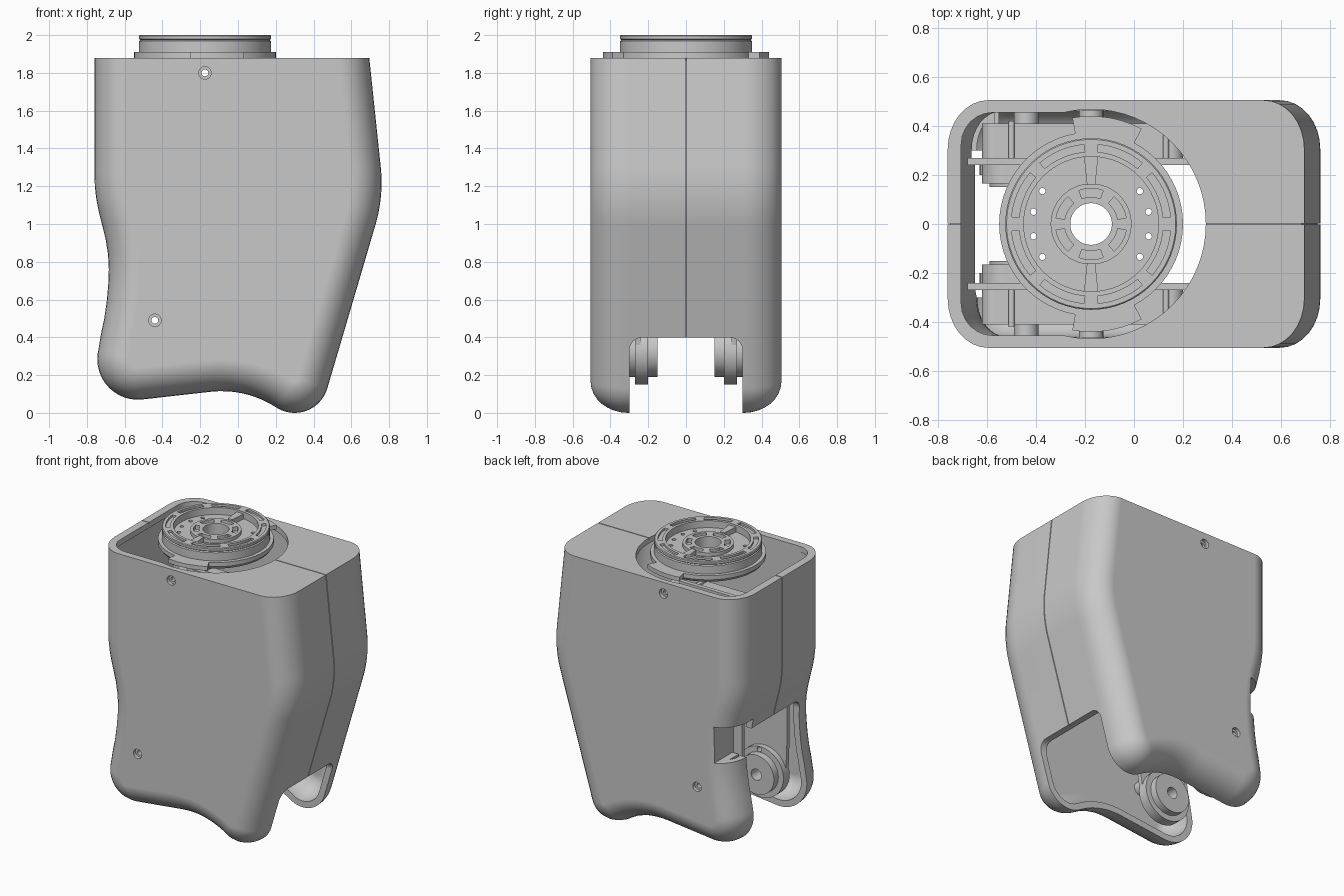
import bpy, bmesh
from math import sin, cos, pi, radians
from mathutils import Vector

if "Cube" in bpy.data.objects:
    bpy.data.objects.remove(bpy.data.objects["Cube"])

gray = bpy.data.materials.new("plain gray")
gray.use_nodes = True
gray.diffuse_color = (0.58, 0.58, 0.58, 1)
gray.node_tree.nodes["Principled BSDF"].inputs["Base Color"].default_value = gray.diffuse_color
HALF = 0.505          # half depth of the shell
WALL = 0.045
AX = -0.175           # x of the turntable axis
HUB = (-0.45, 0.33)   # lower joint


def loft(name, rings, closed=False):
    """Skin equal rings of points; cap the ends unless the loop is closed."""
    bm = bmesh.new()
    vs = [[bm.verts.new(p) for p in r] for r in rings]
    n = len(vs[0])
    for a, b in zip(vs, vs[1:] + vs[:1] if closed else vs[1:]):
        for i in range(n):
            bm.faces.new((a[i], a[(i + 1) % n], b[(i + 1) % n], b[i]))
    if not closed:
        bm.faces.new(vs[0])
        bm.faces.new(vs[-1])
    bmesh.ops.recalc_face_normals(bm, faces=bm.faces)
    me = bpy.data.meshes.new(name)
    bm.to_mesh(me)
    bm.free()
    me.materials.append(gray)
    ob = bpy.data.objects.new(name, me)
    bpy.context.collection.objects.link(ob)
    return ob


def prism(name, pts, lo, hi, axis):
    place = {"x": lambda p, d: (d, p[0], p[1]), "y": lambda p, d: (p[0], d, p[1]),
             "z": lambda p, d: (p[0], p[1], d)}[axis]
    return loft(name, [[place(p, d) for p in pts] for d in (lo, hi)])


def box(name, x0, x1, y0, y1, z0, z1):
    return prism(name, [(x0, y0), (x1, y0), (x1, y1), (x0, y1)], z0, z1, "z")


def arc(c, r, a0, a1, n=16):
    return [(c[0] + r * cos(radians(a0 + (a1 - a0) * i / n)),
             c[1] + r * sin(radians(a0 + (a1 - a0) * i / n))) for i in range(n + 1)]


def disc(name, c, r, lo, hi, axis, n=40):
    return prism(name, arc(c, r, 0, 360, n)[:-1], lo, hi, axis)


def band(name, r0, r1, a0, a1, z0, z1):
    """Piece of a flat ring about the turntable axis."""
    return prism(name, arc((AX, 0), r0, a0, a1, 10) + arc((AX, 0), r1, a1, a0, 10), z0, z1, "z")


def rounded(x0, x1, y0, y1, r):
    return (arc((x1 - r, y1 - r), r, 0, 90, 6) + arc((x0 + r, y1 - r), r, 90, 180, 6)
            + arc((x0 + r, y0 + r), r, 180, 270, 6) + arc((x1 - r, y0 + r), r, 270, 360, 6))


def cut(ob, cutters):
    for c in cutters:
        c.hide_render = True
        m = ob.modifiers.new("cut", "BOOLEAN")
        m.operation, m.object, m.solver = "DIFFERENCE", c, "EXACT"
    me = bpy.data.meshes.new_from_object(ob.evaluated_get(bpy.context.evaluated_depsgraph_get()))
    ob.modifiers.clear()
    ob.data = me
    for c in cutters:
        bpy.data.objects.remove(c)
    return ob


# side outline of the shell, running down the right edge and back up the left
outline = [(0.65, 2.3), (0.695, 1.88)]
outline += arc((-0.04, 1.22), 0.8, 6, -16.5, 12)
outline += arc((0.30, 0.18), 0.18, -16.5, -123, 16)
outline += arc((-0.087, -0.415), 0.53, 61, 96, 8)
outline += arc((-0.53, 0.285), 0.215, -84, -194, 18)
outline += [(-0.723, 0.43), (-0.708, 0.50), (-0.695, 0.59), (-0.687, 0.68), (-0.684, 0.76),
            (-0.688, 0.84), (-0.701, 0.92), (-0.718, 0.99), (-0.736, 1.06), (-0.75, 1.13),
            (-0.758, 1.20), (-0.76, 1.27), (-0.76, 2.3)]


def inset(pts, d):
    out = []
    for i, p in enumerate(pts):
        p = Vector(p)
        a = (p - Vector(pts[i - 1])).normalized()
        b = (Vector(pts[(i + 1) % len(pts)]) - p).normalized()
        na, nb = Vector((a.y, -a.x)), Vector((b.y, -b.x))
        out.append(p + (na + nb) * d / (1 + na.dot(nb)))
    return out


def body(name, t, top):
    """Rounded solid lying t inside the outer surface, cut flat at the top."""
    rings = []
    for i in range(9):
        a = pi / 2 * i / 8
        y = HALF - t - (0.2 - t) * (1 - cos(a))
        rings.append((y, inset(outline, t + (0.165 - t) * (1 - sin(a)))))
    rings += [(-y, r) for y, r in reversed(rings)]
    ob = loft(name, [[(p[0], y, p[1]) for p in r] for y, r in rings])
    return cut(ob, [box("cutter", -2, 2, -2, 2, top, 3)])


# hollow shell with top opening, bottom slot, side pocket and screw holes
shell = body("shell", 0, 1.88)
cuts = [body("cavity", WALL, 1.84),
        prism("cutter", rounded(-0.705, -0.06, -0.455, 0.455, 0.13), 1.6, 2.2, "z"),
        disc("cutter", (AX, 0), 0.468, 1.78, 2.2, "z", 64),
        prism("cutter", rounded(-0.3, 0.3, -0.6, 0.4, 0.07), -0.3, 1, "x"),
        prism("cutter", rounded(-0.3, 0.3, -0.6, 0.88, 0.07), -1, -0.3, "x"),
        box("cutter", -1, -0.57, 0.25, 0.7, 0.69, 0.95)]
screws = [(AX, 1.8), (-0.44, 0.49)]
for c in screws:
    cuts.append(disc("cutter", c, 0.018, -1, 1, "y", 20))
    for s in (-1, 1):
        cuts.append(disc("cutter", c, 0.033, s * 0.48, s * 0.6, "y", 24))
# fine parting groove round the middle
cuts.append(cut(box("groove", -1, 1, -0.003, 0.003, -1, 3), [body("core", 0.012, 1.868)]))
cut(shell, cuts)

# pocket lining
box("pocket_back", -0.57, -0.55, 0.28, 0.465, 0.67, 0.97)
box("pocket_floor", -0.62, -0.55, 0.29, 0.455, 0.67, 0.69)

# turntable, turned from a profile
turn = [(0.085, 1.86), (0.36, 1.86), (0.375, 1.88), (0.375, 1.91), (0.35, 1.91), (0.35, 1.968),
        (0.343, 1.974), (0.35, 1.98), (0.35, 1.995), (0.345, 2.0), (0.275, 2.0), (0.275, 1.95),
        (0.165, 1.95), (0.165, 1.975), (0.085, 1.975)]
turntable = loft("turntable", [[(AX + r * cos(k * pi / 32), r * sin(k * pi / 32), z) for r, z in turn]
                               for k in range(64)], closed=True)
cuts = [band("cutter", 0.295, 0.325, k * 45 + 5, k * 45 + 40, 1.985, 2.1) for k in range(8)]
cuts += [band("cutter", 0.11, 0.145, k * 60 + 10, k * 60 + 50, 1.945, 2.1) for k in range(6)]
for a in (12, 34, 146, 168, 192, 214, 326, 348):
    c = (AX + 0.24 * cos(radians(a)), 0.24 * sin(radians(a)))
    cuts.append(disc("cutter", c, 0.013, 1.7, 2.1, "z", 16))
cut(turntable, cuts)
for k in (0, 1):
    band("turntable_spoke", 0.16, 0.28, k * 180 + 84, k * 180 + 96, 1.94, 1.985)

# parts repeated on both sides
for s, side in ((-1, "front"), (1, "back")):
    def span(name, pts, y0, y1):
        return prism(side + "_" + name, pts, s * y0, s * y1, "y")

    # turntable ears and screw bosses
    band(side + "_ear", 0.36, 0.44, s * 62, s * 100, 1.88, 1.91)
    for c in screws:
        post = span("screw_boss", arc(c, 0.05, 0, 360, 24)[:-1], 0.37, 0.465)
        cut(post, [disc("cutter", c, 0.018, -1, 1, "y", 20)])

    # bracket plate from the lower joint up to the drive unit
    plate = arc(HUB, 0.17, 180, 350, 20) + [(-0.24, 0.55), (0.23, 0.95), (0.23, 1.5),
                                            (-0.68, 1.5), (-0.68, 1.15), (-0.63, 0.95), (-0.63, 0.6)]
    bracket = span("bracket", plate, 0.24, 0.27)
    cut(bracket, [disc("cutter", screws[1], 0.018, -1, 1, "y", 20)])

    # drive unit with ribs
    span("drive_unit", rounded(-0.62, 0.2, 0.98, 1.46, 0.05), 0.27, 0.41)
    for x in (-0.5, 0.13):
        span("drive_rib", rounded(x - 0.012, x + 0.012, 0.96, 1.48, 0.01), 0.27, 0.42)
    span("drive_cap", rounded(-0.62, -0.2, 1.0, 1.4, 0.1), 0.165, 0.24)

    # stepped joint hub with a bore
    for name, r, y0, y1 in (("hub_face", 0.14, 0.15, 0.2), ("hub_rim", 0.18, 0.2, 0.27),
                            ("hub_base", 0.14, 0.27, 0.3)):
        part = span(name, arc(HUB, r, 0, 360, 40)[:-1], y0, y1)
        cut(part, [disc("cutter", HUB, 0.04, -1, 1, "y", 24),
                   disc("cutter", screws[1], 0.018, -1, 1, "y", 20)])

# smooth curved faces, keep creases and flats crisp
bpy.ops.object.select_all(action="DESELECT")
for ob in bpy.context.collection.objects:
    if ob.type == "MESH" and gray.name in ob.data.materials:
        ob.select_set(True)
        bpy.context.view_layer.objects.active = ob
bpy.ops.object.shade_smooth_by_angle(angle=radians(30))
for ob in bpy.context.selected_objects:
    m = ob.modifiers.new("flat_normals", "WEIGHTED_NORMAL")
    m.keep_sharp = True
